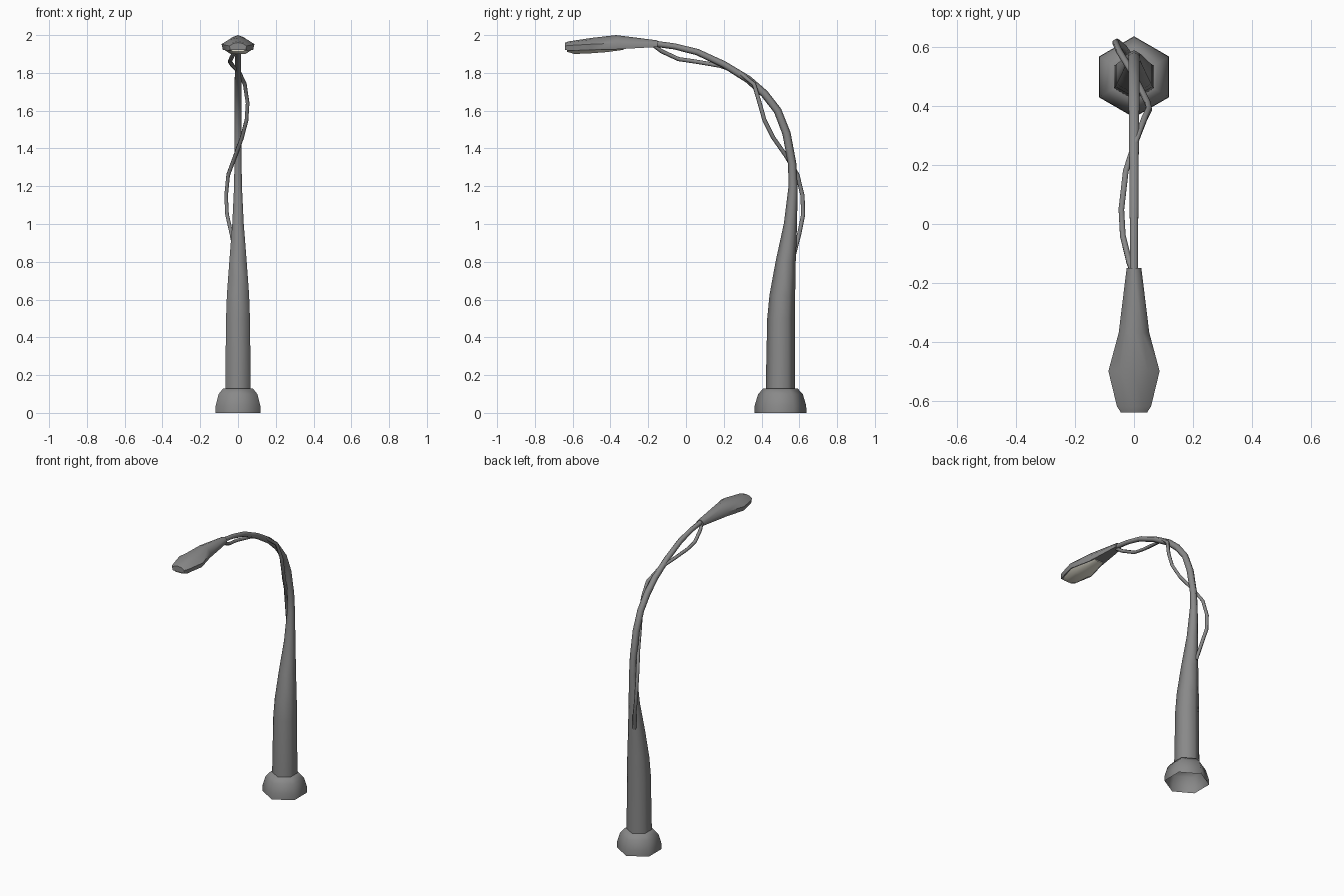
import bpy, bmesh, math
from mathutils import Vector

if "Cube" in bpy.data.objects:
    bpy.data.objects.remove(bpy.data.objects["Cube"])

DARK = (0.25, 0.25, 0.25, 1)
PALE = (0.85, 0.82, 0.7, 1)


def finish(name, rings, angle, caps=(False, False), color=DARK):
    """Bridge a list of equal-length point rings into one object."""
    bm = bmesh.new()
    vr = [[bm.verts.new(p) for p in r] for r in rings]
    n = len(vr[0])
    for a, b in zip(vr, vr[1:]):
        for i in range(n):
            j = (i + 1) % n
            bm.faces.new((a[i], a[j], b[j], b[i]))
    if caps[0]:
        bm.faces.new(vr[0][::-1])
    if caps[1]:
        bm.faces.new(vr[-1])
    bmesh.ops.recalc_face_normals(bm, faces=bm.faces)
    me = bpy.data.meshes.new(name)
    bm.to_mesh(me)
    bm.free()
    ob = bpy.data.objects.new(name, me)
    bpy.context.collection.objects.link(ob)
    key = "pale_lens" if color == PALE else "dark_metal"
    mat = bpy.data.materials.get(key) or bpy.data.materials.new(key)
    mat.diffuse_color = color
    mat.use_nodes = True
    mat.node_tree.nodes["Principled BSDF"].inputs["Base Color"].default_value = mat.diffuse_color
    me.materials.append(mat)
    bpy.ops.object.select_all(action='DESELECT')
    ob.select_set(True)
    bpy.context.view_layer.objects.active = ob
    bpy.ops.object.shade_smooth_by_angle(angle=math.radians(angle))
    return ob


def sweep(path, radii, sides):
    """Rings of a tapered tube following a path."""
    pts = [Vector(p) for p in path]
    rings = []
    for i, p in enumerate(pts):
        t = (pts[min(i + 1, len(pts) - 1)] - pts[max(i - 1, 0)]).normalized()
        u = Vector((1, 0, 0))
        u = (u - t * u.dot(t)).normalized()
        v = t.cross(u)
        angles = [2 * math.pi * k / sides for k in range(sides)]
        rings.append([p + radii[i] * (math.cos(a) * v + math.sin(a) * u)
                      for a in angles])
    return rings


# Hexagonal foot, open underneath
foot = [(0.138, 0), (0.136, 0.04), (0.118, 0.1), (0.09, 0.13), (0.07, 0.13)]
finish("foot", [[(r * math.sin(k * math.pi / 3), 0.5 + r * math.cos(k * math.pi / 3), z)
                 for k in range(6)] for r, z in foot], 65)

# Tapered pole bending over into the arm: y, z, radius
pole = [(0.5, 0.12, 0.078), (0.503, 0.5, 0.073), (0.51, 0.62, 0.068),
        (0.528, 0.8, 0.053), (0.553, 1.0, 0.035), (0.567, 1.2, 0.024),
        (0.562, 1.32, 0.022), (0.532, 1.48, 0.022), (0.485, 1.6, 0.021),
        (0.415, 1.69, 0.021), (0.33, 1.765, 0.02), (0.2, 1.845, 0.018),
        (0.06, 1.91, 0.017), (-0.06, 1.94, 0.016), (-0.17, 1.955, 0.016)]
finish("pole_and_arm", sweep([(0, y, z) for y, z, r in pole],
                             [r for y, z, r in pole], 6), 65, (False, True))

# Loose cable winding round the pole
cable = [(-0.015, 0.572, 0.84), (-0.035, 0.6, 0.95), (-0.058, 0.62, 1.05),
         (-0.063, 0.617, 1.15), (-0.052, 0.59, 1.26), (-0.015, 0.53, 1.36),
         (0.022, 0.46, 1.46), (0.045, 0.415, 1.55), (0.051, 0.39, 1.64),
         (0.036, 0.36, 1.74), (0.005, 0.28, 1.805), (-0.028, 0.18, 1.838),
         (-0.043, 0.05, 1.86), (-0.038, -0.04, 1.873), (-0.016, -0.13, 1.915),
         (0, -0.17, 1.945)]
finish("cable", sweep(cable, [0.011] * len(cable), 6), 65, (True, True))

# Lamp housing: y, half width, top, widest height, rim height
head = [(-0.15, 0.025, 1.972, 1.955, 1.937), (-0.37, 0.052, 2.0, 1.957, 1.925),
        (-0.5, 0.087, 1.985, 1.952, 1.922), (-0.62, 0.058, 1.967, 1.945, 1.918),
        (-0.64, 0.045, 1.96, 1.943, 1.922)]


def housing(y, w, t, m, b):
    s = t - 0.25 * (t - m)
    half = [(0.55 * w, s), (w, m), (0.92 * w, b)]
    return ([(0, y, t)] + [(x, y, z) for x, z in half]
            + [(-x, y, z) for x, z in half[::-1]])


finish("lamp_housing", [housing(*h) for h in head], 50, (True, True))

# Shallow pale lens under the housing: y, half width, rim, bottom
lens = [(-0.33, 0.036, 1.930, 1.922), (-0.42, 0.058, 1.927, 1.91),
        (-0.5, 0.077, 1.925, 1.904), (-0.59, 0.058, 1.923, 1.9),
        (-0.63, 0.042, 1.924, 1.912)]
finish("lamp_lens", [[(w, y, r), (0.6 * w, y, b), (-0.6 * w, y, b), (-w, y, r)]
                     for y, w, r, b in lens], 50, (True, True), PALE)
